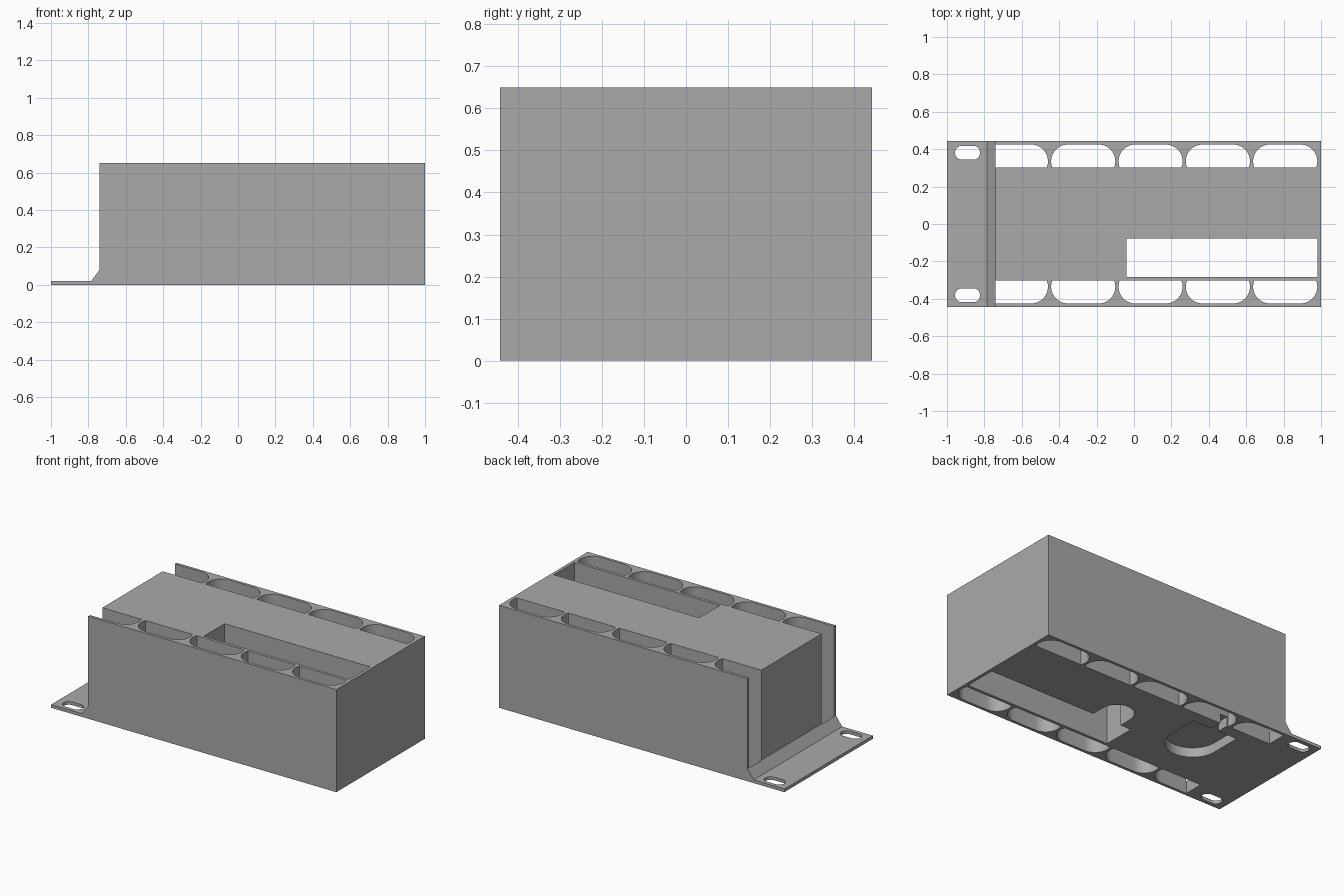
import bpy
import bmesh
from math import pi, cos, sin, asin

cube = bpy.data.objects.get("Cube")
if cube:
    bpy.data.objects.remove(cube, do_unlink=True)

HEIGHT, HALF_Y, END_X = 0.65, 0.443, -0.74

grey = bpy.data.materials.new("grey_plastic")
grey.use_nodes = True
grey.diffuse_color = (0.4, 0.4, 0.4, 1)
grey.node_tree.nodes["Principled BSDF"].inputs["Base Color"].default_value = (0.4, 0.4, 0.4, 1)


def prism(name, points, offset):
    """Extrude a closed loop of 3D points along an offset."""
    bm = bmesh.new()
    face = bm.faces.new([bm.verts.new(p) for p in points])
    new = bmesh.ops.extrude_face_region(bm, geom=[face])["geom"]
    bmesh.ops.translate(bm, vec=offset, verts=[g for g in new if isinstance(g, bmesh.types.BMVert)])
    bmesh.ops.recalc_face_normals(bm, faces=bm.faces)
    mesh = bpy.data.meshes.new(name)
    bm.to_mesh(mesh)
    bm.free()
    mesh.materials.append(grey)
    obj = bpy.data.objects.new(name, mesh)
    bpy.context.collection.objects.link(obj)
    return obj


def arc(cx, cy, r, start, end, steps=16):
    angles = [start + (end - start) * i / steps for i in range(steps + 1)]
    return [(cx + r * cos(a), cy + r * sin(a)) for a in angles]


def cut(outline, z0, z1):
    """Cut a flat outline out of the body between two heights."""
    cutter = prism("cutter", [(x, y, z0) for x, y in outline], (0, 0, z1 - z0))
    cutter.hide_render = True
    mod = body.modifiers.new("cut", "BOOLEAN")
    mod.operation, mod.solver, mod.object = "DIFFERENCE", "EXACT", cutter
    bpy.ops.object.modifier_apply(modifier=mod.name)
    bpy.data.objects.remove(cutter, do_unlink=True)


def box(x0, x1, y0, y1):
    return [(x0, y0), (x1, y0), (x1, y1), (x0, y1)]


# Body with mounting flange and fillet, from its side profile
profile = [(-1, 0), (1, 0), (1, HEIGHT), (END_X, HEIGHT), (END_X, 0.08), (-0.785, 0.02), (-1, 0.02)]
body = prism("mount_body", [(x, -HALF_Y, z) for x, z in profile], (0, 2 * HALF_Y, 0))
bpy.context.view_layer.objects.active = body
body.select_set(True)

# Side slots: capsules flattened on the inner side, the last one open at the end
R, CY, INNER, LENGTH, PITCH = 0.09, 0.335, 0.302, 0.343, 0.36
low = asin((CY - INNER) / R)
for side in (1, -1):
    for i in range(5):
        right = 0.98 - i * PITCH
        left = right - LENGTH
        outline = arc(right - R, CY, R, -low, pi / 2)
        if i < 4:
            outline += arc(left + R, CY, R, pi / 2, pi + low)
        else:
            outline += [(END_X - 0.001, CY + R), (END_X - 0.001, INNER)]
        cut([(x, side * y) for x, y in outline], -0.1, HEIGHT + 0.1)

    # Screw slots in the flange
    screw = arc(-0.86, 0.381, 0.037, -pi / 2, pi / 2) + arc(-0.92, 0.381, 0.037, pi / 2, 1.5 * pi)
    cut([(x, side * y) for x, y in screw], -0.1, 0.1)

# Long rectangular opening with a rounded pocket beside it underneath
cut(box(-0.04, 0.98, -0.283, -0.077), -0.1, HEIGHT + 0.1)
cut(arc(0.135, 0.01, 0.1, 0, pi) + [(0.035, -0.1), (0.235, -0.1)], -0.1, 0.4)

# Shallow rounded recess underneath and its wire channel to a side slot
cut(arc(-0.406, 0.03, 0.157, pi, 2 * pi, 24) + [(-0.249, 0.225), (-0.563, 0.225)], -0.1, 0.06)
cut(box(-0.43, -0.38, 0.2, 0.33), -0.1, 0.06)

bpy.ops.object.shade_smooth_by_angle()
